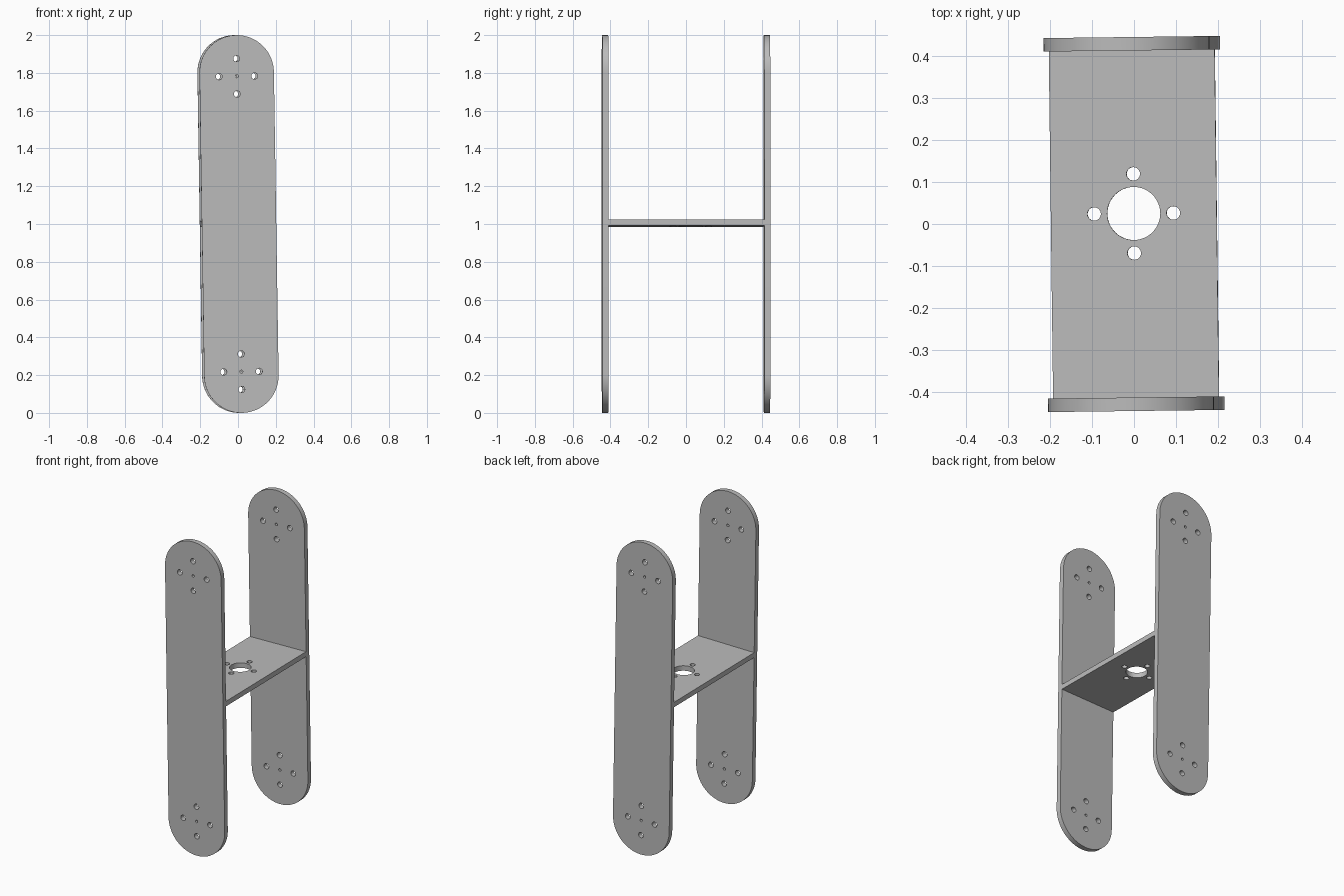
import bpy, bmesh
from math import pi, sin, cos
from mathutils import Matrix, Vector

cube = bpy.data.objects.get("Cube")
if cube:
    bpy.data.objects.remove(cube, do_unlink=True)

grey = bpy.data.materials.new("Light grey")
grey.use_nodes = True
colour = (0.5, 0.5, 0.5, 1)
grey.diffuse_color = colour
grey.node_tree.nodes["Principled BSDF"].inputs["Base Color"].default_value = colour

WIDTH, LENGTH, THICK = 0.394, 2.0, 0.032
PLATE_Y = 0.428       # distance of each side plate from the centre
BOLT = 0.094          # bolt circle radius
# The whole frame leans and turns by a hair
PLACE = (Matrix.Translation((0, 0, 1.0)) @ Matrix.Rotation(0.0125, 4, "Z")
         @ Matrix.Rotation(-0.0155, 4, "Y"))


def arc(cx, cy, r, start=0, sweep=2 * pi, n=32):
    full = sweep > 6
    steps = n if full else n + 1
    return [(cx + r * cos(start + sweep * i / n), cy + r * sin(start + sweep * i / n))
            for i in range(steps)]


def bolt_pattern(cx, cy, r_bolt, r_centre):
    """Four bolt holes around a centre hole."""
    holes = [arc(cx + BOLT * cos(k * pi / 2), cy + BOLT * sin(k * pi / 2), r_bolt, n=24)
             for k in range(4)]
    return holes + [arc(cx, cy, r_centre, n=48)]


def sheet(name, loops, matrix):
    """Flat sheet from an outline and hole loops, given thickness."""
    curve = bpy.data.curves.new(name, "CURVE")
    curve.dimensions, curve.fill_mode, curve.extrude = "2D", "BOTH", THICK / 2
    for loop in loops:
        spline = curve.splines.new("POLY")
        spline.points.add(len(loop) - 1)
        for point, (x, y) in zip(spline.points, loop):
            point.co = (x, y, 0, 1)
        spline.use_cyclic_u = True
    helper = bpy.data.objects.new(name + "_outline", curve)
    mesh = bpy.data.meshes.new_from_object(helper)
    bpy.data.objects.remove(helper)
    bpy.data.curves.remove(curve)

    bm = bmesh.new()
    bm.from_mesh(mesh)
    bmesh.ops.remove_doubles(bm, verts=bm.verts, dist=1e-5)
    bmesh.ops.recalc_face_normals(bm, faces=bm.faces)
    bm.to_mesh(mesh)
    bm.free()
    mesh.name = name
    mesh.materials.clear()
    mesh.materials.append(grey)
    obj = bpy.data.objects.new(name, mesh)
    obj.matrix_world = PLACE @ matrix
    bpy.context.collection.objects.link(obj)
    bpy.ops.object.select_all(action="DESELECT")
    obj.select_set(True)
    bpy.context.view_layer.objects.active = obj
    bpy.ops.object.shade_smooth_by_angle()


# Side plates: round-ended bars with a bolt pattern at each end
r = WIDTH / 2
end = LENGTH / 2 - r
plate = [arc(0, end, r, 0, pi) + arc(0, -end, r, pi, pi)]
for s in (-1, 1):
    plate += bolt_pattern(0, s * 0.782, 0.017, 0.008)
for name, side in (("front_plate", -1), ("back_plate", 1)):
    sheet(name, plate, Matrix.Translation((0, side * PLATE_Y, 0)) @ Matrix.Rotation(pi / 2, 4, "X"))

# Cross plate joining the two sides, with a large centre hole
half = PLATE_Y - THICK / 2
cross = [[(-r, -half), (r, -half), (r, half), (-r, half)]]
cross += bolt_pattern(0, 0.025, 0.016, 0.063)
sheet("cross_plate", cross, Matrix.Translation((0, 0, 0.004)))
